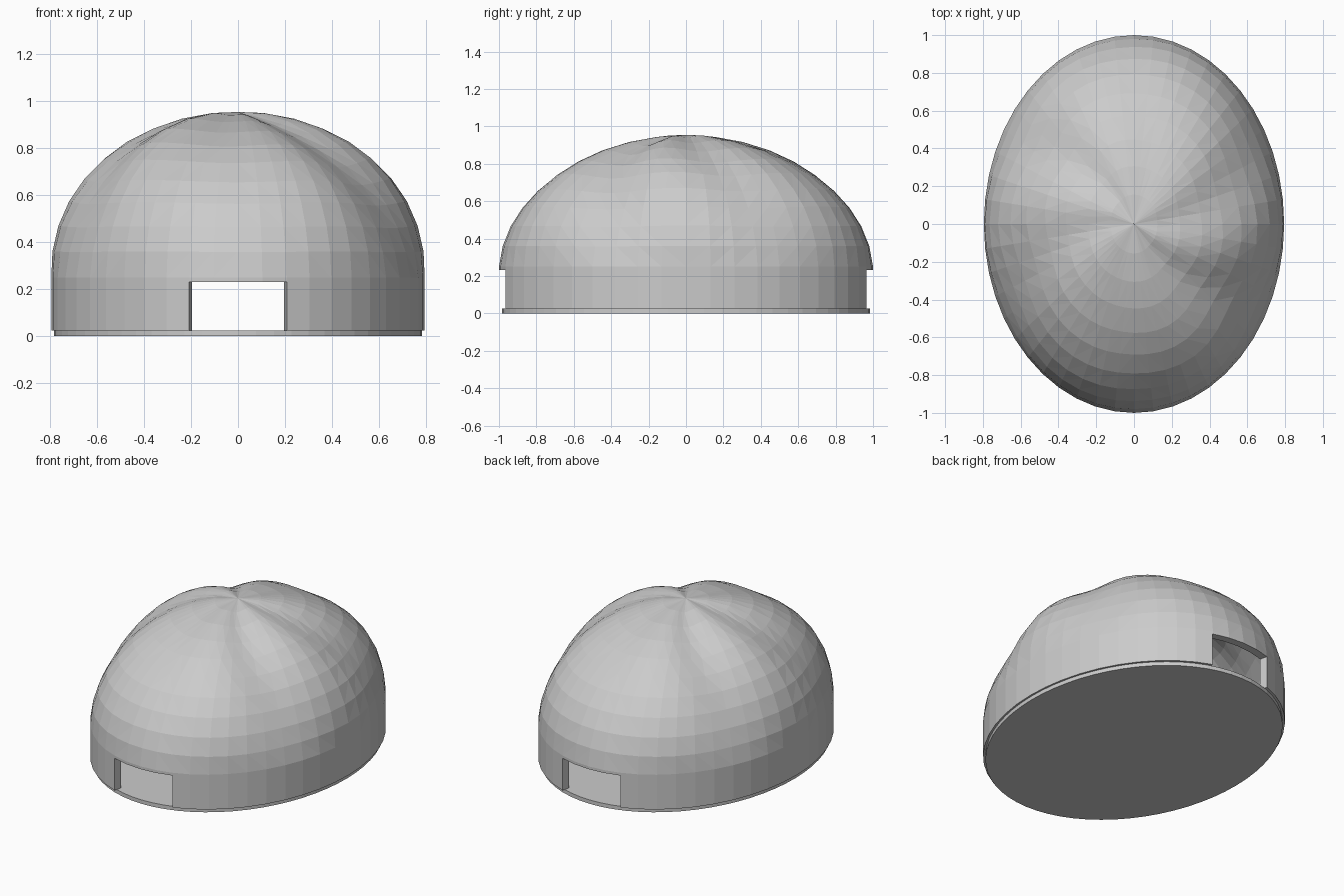
import bpy, bmesh
from math import sin, cos, pi, exp, radians

if "Cube" in bpy.data.objects:
    bpy.data.objects.remove(bpy.data.objects["Cube"])

SEG, RINGS = 48, 10
FLOOR = 0.025
# Valleys between the lobes, repeated at 180 degrees: (direction, depth)
VALLEYS = [(-37, 1.0), (15, 0.75), (-97, 0.2)]


def add_object(name, bm):
    bmesh.ops.recalc_face_normals(bm, faces=bm.faces[:])
    mesh = bpy.data.meshes.new(name)
    bm.to_mesh(mesh)
    bm.free()
    ob = bpy.data.objects.new(name, mesh)
    bpy.context.collection.objects.link(ob)
    return ob


def dome_point(t, a, rx, ry, height, spring):
    """Elliptic dome with soft lobes; t = 0 at the rim, 1 at the apex."""
    r, h = cos(t * pi / 2), height * sin(t * pi / 2)
    dip = 0
    for direction, depth in VALLEYS:
        centre = radians(direction + 30 * (r - 0.6))
        d = (a - centre + pi / 2) % pi - pi / 2
        dip += depth * exp(-(d / 0.3) ** 2)
    k = 1 + max(0, sin(pi * t)) ** 0.9 * (0.012 + 0.02 * cos(2 * a) - 0.075 * dip)
    return (rx * r * cos(a) * k, ry * r * sin(a) * k, spring + h * k)


def add_shell(bm, rx, ry, height, spring):
    """Straight wall plus dome; returns the bottom ring."""
    angles = [2 * pi * i / SEG for i in range(SEG)]
    rings = [[bm.verts.new((rx * cos(a), ry * sin(a), FLOOR)) for a in angles]]
    for j in range(RINGS):
        rings.append([bm.verts.new(dome_point(j / RINGS, a, rx, ry, height, spring))
                      for a in angles])
    apex = bm.verts.new((0, 0, spring + height))
    for lo, hi in zip(rings, rings[1:]):
        quads = [bm.faces.new((lo[i], lo[(i + 1) % SEG], hi[(i + 1) % SEG], hi[i]))
                 for i in range(SEG)]
        if lo is not rings[0]:
            bmesh.ops.triangulate(bm, faces=quads)
    for i in range(SEG):
        bm.faces.new((rings[-1][i], rings[-1][(i + 1) % SEG], apex))
    return rings[0]


def add_prism(bm, outline, z0, z1):
    face = bm.faces.new([bm.verts.new((x, y, z0)) for x, y in outline])
    top = bmesh.ops.extrude_face_region(bm, geom=[face])["geom"]
    bmesh.ops.translate(bm, vec=(0, 0, z1 - z0),
                        verts=[v for v in top if isinstance(v, bmesh.types.BMVert)])


# Hollow shelter shell
bm = bmesh.new()
outer = add_shell(bm, 0.795, 1.0, 0.705, 0.25)
inner = add_shell(bm, 0.745, 0.95, 0.655, 0.25)
for i in range(SEG):
    n = (i + 1) % SEG
    bm.faces.new((outer[i], outer[n], inner[n], inner[i]))
shell = add_object("dome_shell", bm)

# Doorway cutter through front and back, flared outwards
bm = bmesh.new()
half = [(-0.239, -1.1), (0.239, -1.1), (0.195, -0.91)]
outline = half + [(0.195, 0.91), (0.239, 1.1), (-0.239, 1.1), (-0.195, 0.91), (-0.195, -0.91)]
add_prism(bm, outline, -0.05, 0.232)
cutter = add_object("doorway_cutter", bm)
cutter.hide_render = True
cutter.hide_viewport = True
cutter.display_type = 'WIRE'
mod = shell.modifiers.new("doorways", 'BOOLEAN')
mod.operation = 'DIFFERENCE'
mod.solver = 'EXACT'
mod.object = cutter

# Floor plate
bm = bmesh.new()
add_prism(bm, [(0.783 * cos(2 * pi * i / 64), 0.983 * sin(2 * pi * i / 64))
               for i in range(64)], 0, FLOOR)
add_object("floor_plate", bm)
